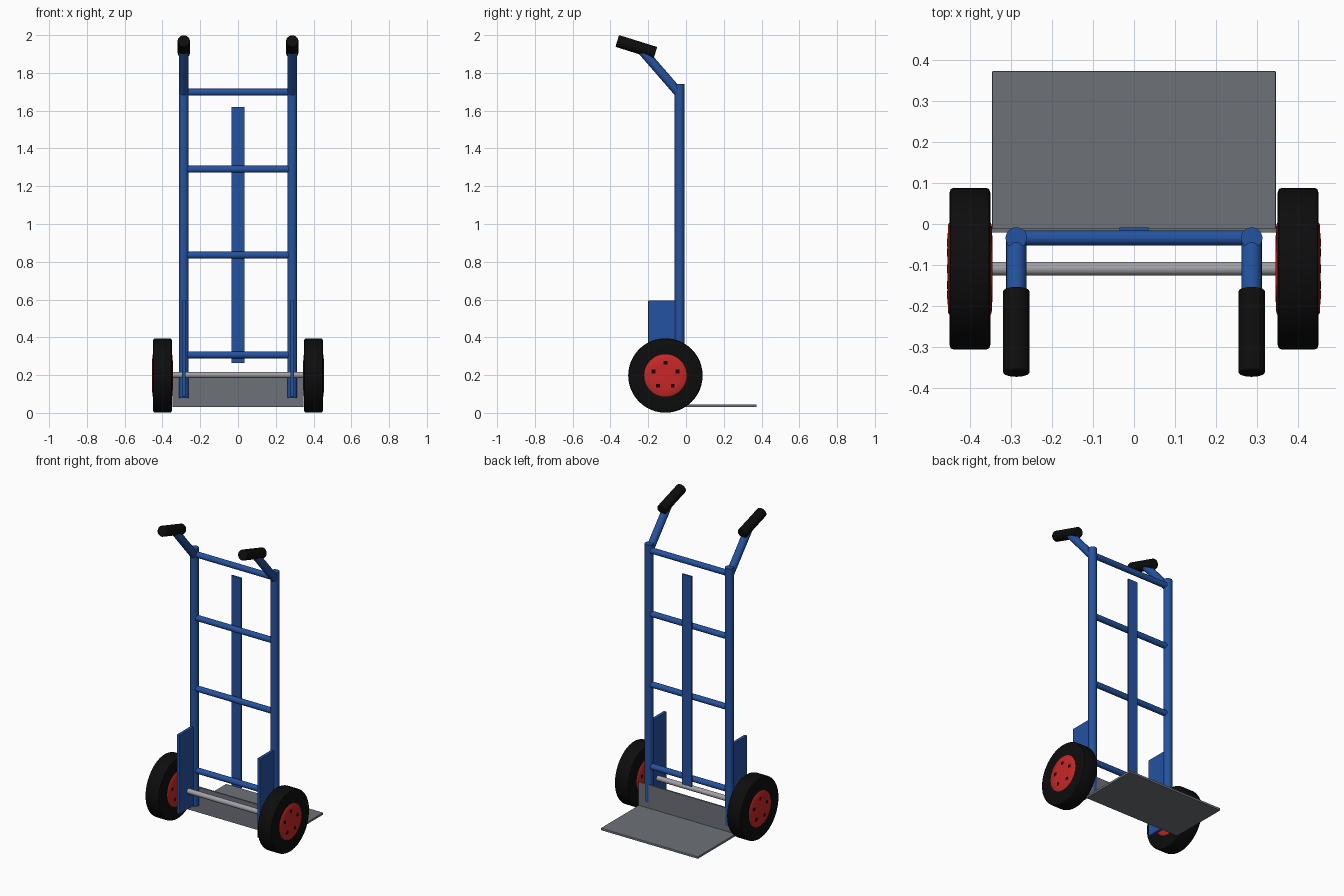
import bpy
import bmesh
import math
from mathutils import Vector

cube = bpy.data.objects.get("Cube")
if cube:
    bpy.data.objects.remove(cube, do_unlink=True)


def material(name, color, roughness=0.5):
    m = bpy.data.materials.new(name)
    m.use_nodes = True
    m.diffuse_color = (*color, 1)
    bsdf = next(n for n in m.node_tree.nodes if n.type == "BSDF_PRINCIPLED")
    bsdf.inputs["Base Color"].default_value = (*color, 1)
    bsdf.inputs["Roughness"].default_value = roughness
    return m


BLUE = material("blue paint", (0.018, 0.085, 0.35))
BLACK = material("black rubber", (0.004, 0.004, 0.004))
RED = material("red rim", (0.58, 0.02, 0.02))
GREY = material("grey steel plate", (0.155, 0.168, 0.19))
SILVER = material("silver axle", (0.36, 0.36, 0.38))


def finish(obj, name, mat, bevel=0, smooth=False):
    obj.name = obj.data.name = name
    obj.data.materials.append(mat)
    if bevel:
        mod = obj.modifiers.new("soft edges", "BEVEL")
        mod.width, mod.segments = bevel, 2
        mod.limit_method = "ANGLE"
    if smooth:
        bpy.ops.object.select_all(action="DESELECT")
        obj.select_set(True)
        bpy.context.view_layer.objects.active = obj
        bpy.ops.object.shade_smooth_by_angle(angle=math.radians(40))
    return obj


def tube(name, a, b, radius, mat, bevel=0, sides=32):
    a, b = Vector(a), Vector(b)
    bpy.ops.mesh.primitive_cylinder_add(
        vertices=sides, radius=radius, depth=(b - a).length, location=(a + b) / 2)
    obj = bpy.context.object
    obj.rotation_euler = (b - a).to_track_quat("Z", "Y").to_euler()
    return finish(obj, name, mat, bevel, True)


def box(name, low, high, mat, bevel=0):
    low, high = Vector(low), Vector(high)
    bpy.ops.mesh.primitive_cube_add(size=1, location=(low + high) / 2)
    obj = bpy.context.object
    obj.scale = high - low
    bpy.ops.object.transform_apply(location=False, rotation=False, scale=True)
    return finish(obj, name, mat, bevel)


def lathe(name, profile, center, mat):
    """Spin a closed (x, radius) profile around the x axis."""
    bm = bmesh.new()
    verts = [bm.verts.new((x, 0, r)) for x, r in profile]
    edges = [bm.edges.new((verts[i - 1], verts[i])) for i in range(len(verts))]
    bmesh.ops.spin(bm, geom=verts + edges, cent=(0, 0, 0), axis=(1, 0, 0),
                   angle=math.tau, steps=48, use_merge=True)
    bmesh.ops.remove_doubles(bm, verts=bm.verts, dist=1e-5)
    bmesh.ops.recalc_face_normals(bm, faces=bm.faces)
    mesh = bpy.data.meshes.new(name)
    bm.to_mesh(mesh)
    bm.free()
    obj = bpy.data.objects.new(name, mesh)
    bpy.context.collection.objects.link(obj)
    obj.location = center
    return finish(obj, name, mat, 0, True)


POST_X, POST_Y = 0.287, -0.034
AXLE_Y, AXLE_Z = -0.109, 0.198
WHEEL_X = 0.4

# Half profiles, mirrored across the middle of the wheel
tyre_half = [(0.05, 0.11), (0.05, 0.185), (0.047, 0.194), (0.04, 0.197)]
rim_half = [(0.055, 0), (0.055, 0.07), (0.053, 0.108), (0.048, 0.115)]


def both_sides(half):
    return half + [(-x, r) for x, r in reversed(half)]


for side, label in ((1, "left"), (-1, "right")):
    x = side * POST_X
    # Upright, handle and grip
    tube(f"{label}_post", (x, POST_Y, 0.08), (x, POST_Y, 1.74), 0.026, BLUE)
    tube(f"{label}_handle", (x, POST_Y, 1.69), (x, -0.24, 1.927), 0.0245, BLUE)
    tube(f"{label}_grip", (x, -0.364, 1.969), (x, -0.162, 1.906), 0.0325, BLACK, 0.004)

    # Bracket carrying the axle
    box(f"{label}_bracket", (x - 0.01, -0.2, 0.085), (x + 0.01, -0.04, 0.595), BLUE, 0.003)

    # Wheel with bolt holes on both faces of the rim
    center = (side * WHEEL_X, AXLE_Y, AXLE_Z)
    lathe(f"{label}_tyre", both_sides(tyre_half), center, BLACK)
    lathe(f"{label}_rim", both_sides(rim_half), center, RED)
    for face in (1, -1):
        for i in range(5):
            a = math.tau * i / 5
            hole = Vector((center[0] + face * 0.0535, AXLE_Y + 0.067 * math.sin(a),
                           AXLE_Z + 0.067 * math.cos(a)))
            half = Vector((0.002, 0.01, 0.01))
            box(f"{label}_rim_hole", hole - half, hole + half, BLACK)

# Cross rungs
for z in (0.307, 0.835, 1.29, 1.698):
    tube("cross_rung", (-POST_X, POST_Y, z), (POST_X, POST_Y, z), 0.0185, BLUE)

# Flat strap down the middle
box("centre_strap", (-0.035, -0.018, 0.265), (0.035, -0.008, 1.62), BLUE)

# Axle
tube("axle", (-0.35, AXLE_Y, AXLE_Z + 0.003), (0.35, AXLE_Y, AXLE_Z + 0.003), 0.0165, SILVER)

# Toe plate with its upright back
box("toe_plate", (-0.346, -0.021, 0.03), (0.346, 0.373, 0.045), GREY, 0.003)
box("toe_plate_back", (-0.346, -0.021, 0.04), (0.346, -0.011, 0.195), GREY)
